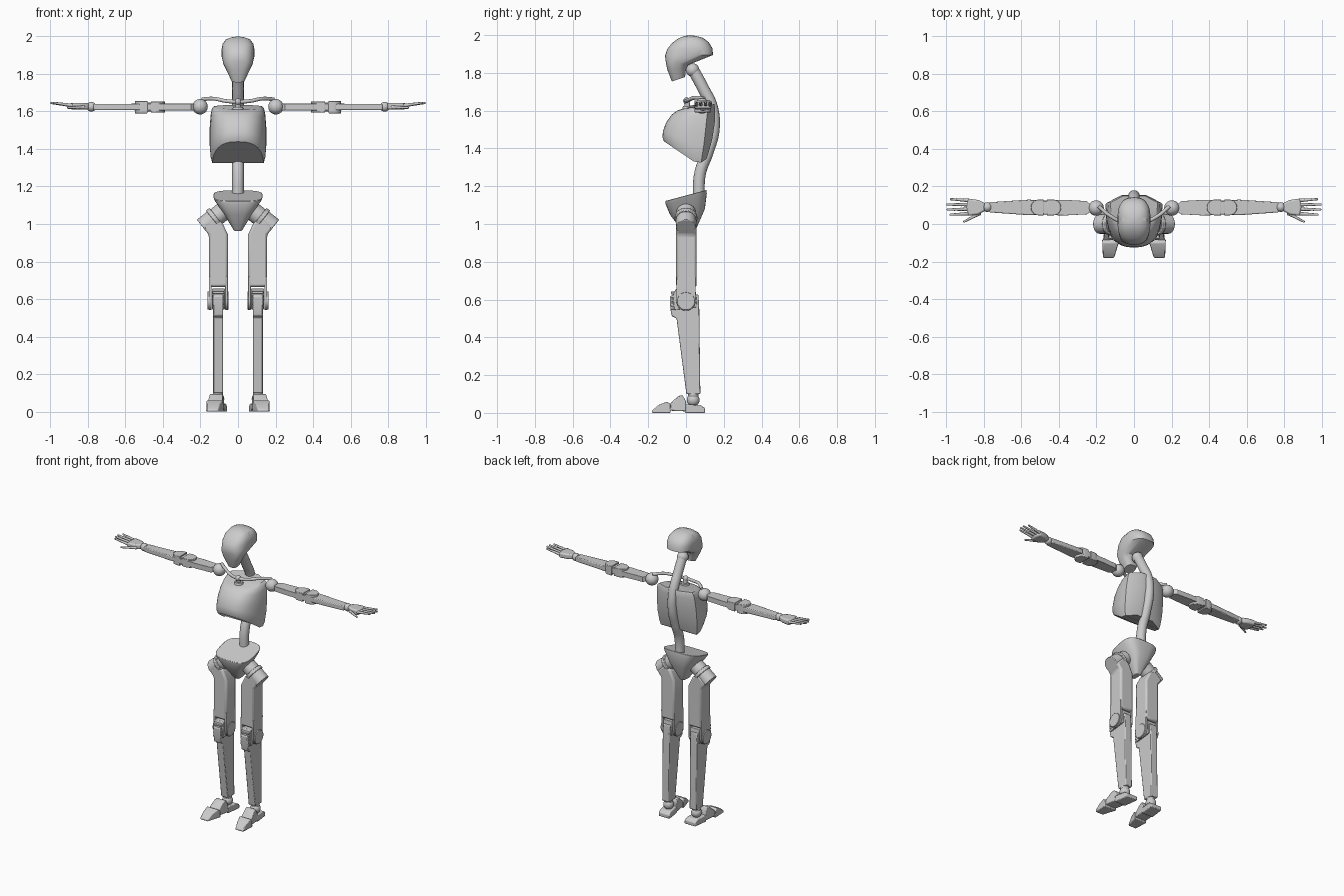
import bpy, bmesh
from math import cos, sin, pi, radians
from mathutils import Vector, Matrix

if "Cube" in bpy.data.objects:
    bpy.data.objects.remove(bpy.data.objects["Cube"])


def finish(name, bm, mirror=False, bevel=0.0, angle=32):
    """Turn a bmesh into a named object, smooth with sharp edges kept."""
    bmesh.ops.recalc_face_normals(bm, faces=bm.faces[:])
    me = bpy.data.meshes.new(name)
    for f in bm.faces:
        f.smooth = True
    bm.to_mesh(me)
    bm.free()
    me.set_sharp_from_angle(angle=radians(angle))
    ob = bpy.data.objects.new(name, me)
    bpy.context.collection.objects.link(ob)
    if bevel:
        m = ob.modifiers.new("bevel", 'BEVEL')
        m.width, m.segments, m.limit_method = bevel, 2, 'ANGLE'
    if mirror:
        m = ob.modifiers.new("mirror", 'MIRROR')
        m.use_mirror_merge = False
    return ob


def add_loft(bm, rings, tip=None):
    vs = [[bm.verts.new(p) for p in r] for r in rings]
    n = len(vs[0])
    for a, b in zip(vs, vs[1:]):
        for i in range(n):
            j = (i + 1) % n
            bm.faces.new((a[i], a[j], b[j], b[i]))
    bm.faces.new(vs[0])
    if tip:
        t = bm.verts.new(tip)
        for i in range(n):
            bm.faces.new((vs[-1][i], vs[-1][(i + 1) % n], t))
    else:
        bm.faces.new(vs[-1])


def add_prism(bm, pts, lo, hi, axis, warp=None):
    """Extrude a 2D profile along an axis (the profile lies in the other two)."""
    def put(p, d):
        q = list(p)
        q.insert('xyz'.index(axis), d)
        return warp(*q) if warp else q
    add_loft(bm, [[put(p, lo) for p in pts], [put(p, hi) for p in pts]])


def add_cyl(bm, p, q, r1, r2=None, seg=32):
    p, q = Vector(p), Vector(q)
    d = q - p
    mat = Matrix.Translation((p + q) / 2) @ d.to_track_quat('Z', 'Y').to_matrix().to_4x4()
    bmesh.ops.create_cone(bm, cap_ends=True, segments=seg, radius1=r1,
                          radius2=r1 if r2 is None else r2, depth=d.length, matrix=mat)


def add_ball(bm, p, r, seg=24):
    bmesh.ops.create_uvsphere(bm, u_segments=seg, v_segments=seg // 2, radius=r,
                              matrix=Matrix.Translation(p))


def tilted_ring(front, back, w, n=40, e=0.75):
    """Superellipse ring from a front (y,z) point to a back (y,z) point."""
    out = []
    for i in range(n):
        a = 2 * pi * i / n
        c, s = cos(a), sin(a)
        x = w * abs(c) ** e * (1 if c > 0 else -1)
        t = (1 + abs(s) ** e * (1 if s > 0 else -1)) / 2
        out.append((x, front[0] + (back[0] - front[0]) * t, front[1] + (back[1] - front[1]) * t))
    return out


def arc(cx, cy, r, a0, a1, n=12):
    return [(cx + r * cos(radians(a0 + (a1 - a0) * i / n)),
             cy + r * sin(radians(a0 + (a1 - a0) * i / n))) for i in range(n + 1)]


def tube(name, path, r):
    cu = bpy.data.curves.new(name, 'CURVE')
    cu.dimensions = '3D'
    cu.bevel_depth, cu.bevel_resolution, cu.use_fill_caps = r, 6, True
    sp = cu.splines.new('BEZIER')
    sp.bezier_points.add(len(path) - 1)
    for b, p in zip(sp.bezier_points, path):
        b.co = p
        b.handle_left_type = b.handle_right_type = 'AUTO'
    ob = bpy.data.objects.new(name, cu)
    bpy.context.collection.objects.link(ob)
    bpy.context.view_layer.objects.active = ob
    ob.select_set(True)
    bpy.ops.object.convert(target='MESH')
    bpy.ops.object.shade_smooth_by_angle()
    ob.select_set(False)


# Head: jaw, flat skull underside and rounded crown
bm = bmesh.new()
head = [((-.075, 1.755), (-.005, 1.778), .036), ((-.1, 1.82), (0, 1.82), .062),
        ((-.108, 1.865), (.012, 1.842), .078), ((-.111, 1.89), (.143, 1.895), .087),
        ((-.1, 1.925), (.14, 1.93), .088), ((-.075, 1.957), (.12, 1.963), .082),
        ((-.04, 1.983), (.09, 1.985), .064), ((-.01, 1.995), (.055, 1.995), .035)]
add_loft(bm, [tilted_ring(*h) for h in head], (0, .022, 2.0))
finish("head", bm)

# Neck joint and spine
bm = bmesh.new()
add_ball(bm, (0, .035, 1.815), .036)
finish("neck_joint", bm)
tube("spine", [(0, .03, 1.83), (0, .09, 1.72), (0, .137, 1.62), (0, .147, 1.5),
               (0, .115, 1.38), (0, .075, 1.27), (0, .067, 1.13)], .031)

# Rib cage: rounded front, chamfered back, arched underside
bm = bmesh.new()
rings = []
for t, w, yf, yc, yb in [(0, .125, -.02, .115, .15), (.04, .138, -.045, .115, .152),
                         (.15, .145, -.075, .113, .154), (.4, .151, -.105, .105, .152),
                         (.7, .151, -.122, .095, .138), (.9, .146, -.125, .085, .12),
                         (1, .137, -.118, .08, .108)]:
    half = [(w * cos(a) ** .75, yc - (yc - yf) * sin(a) ** .8)
            for a in [pi / 2 * i / 12 for i in range(12)]]
    half = [(w * .45, yb)] + half
    sec = half + [(0, yf)] + [(-x, y) for x, y in reversed(half)]
    ring = []
    for x, y in sec:
        low = 1.325 + .115 * max(0, (.05 - y) / .17) + .02 * max(0, (y - .08) / .03)
        top = 1.61 + .025 * max(0, y / .15)
        ring.append((x, y, top + (low - top) * t))
    rings.append(ring)
add_loft(bm, rings)
finish("rib_cage", bm, angle=35)

# Collar bones and breastbone post
tube("collar_bones", [(-.19, .095, 1.665), (-.13, .045, 1.668), (-.06, .01, 1.655), (0, 0, 1.652),
                      (.06, .01, 1.655), (.13, .045, 1.668), (.19, .095, 1.665)], .010)
bm = bmesh.new()
add_cyl(bm, (0, .01, 1.59), (0, .01, 1.625), .035, .026)
add_cyl(bm, (0, .008, 1.62), (0, .005, 1.65), .014)
add_ball(bm, (0, .003, 1.652), .018)
finish("breastbone_post", bm)

# Pelvis wedge
bm = bmesh.new()
add_loft(bm, [tilted_ring(f, b, w, 32, .6) for f, b, w in
              [((-.11, 1.122), (.108, 1.18), .132), ((-.108, 1.105), (.11, 1.16), .124),
               ((-.085, 1.05), (.1, 1.08), .08), ((-.02, .962), (.05, .965), .02)]])
finish("pelvis", bm, bevel=.003)

# Hip joint: tilted drum with collar
bm = bmesh.new()
c, d = Vector((.187, 0, .982)), Vector((-.78, 0, .62))
add_cyl(bm, c, c + d * .075, .052)
add_cyl(bm, c + d * .068, c + d * .092, .06)
add_cyl(bm, c + d * .088, c + d * .14, .05)
finish("hip_joint", bm, True, .004)

# Thigh
bm = bmesh.new()
add_prism(bm, [(.054, .665), (.155, .665), (.155, .942), (.186, .98), (.13, 1.035),
               (.085, 1.01), (.054, .945)], -.052, .056, 'y')
finish("thigh", bm, True, .012)

# Knee side plates with rounded ends
bm = bmesh.new()
plate = [(.052, .72), (-.05, .72)] + arc(0, .592, .051, 180, 360)
add_prism(bm, plate, .054, .068, 'x')
add_prism(bm, plate, .141, .155, 'x')
for x in (.05, .149):
    add_cyl(bm, (x, 0, .592), (x + .014, 0, .592), .047)
finish("knee_plates", bm, True, .002)

# Knee block with ridged cap
bm = bmesh.new()
add_prism(bm, [(-.062, .545), (-.07, .62), (-.055, .655), (.05, .655), (.06, .56)], .07, .139, 'x')
for i in range(5):
    z = .555 + i * .02
    add_prism(bm, [(-.05, z - .007), (-.08, z - .007), (-.08, z + .007), (-.05, z + .007)],
              .074, .136, 'x')
finish("knee_cap", bm, True, .003)

# Shin
bm = bmesh.new()
add_prism(bm, [(-.085, .615), (-.065, .628), (.065, .628), (.07, .56), (.076, .1), (.002, .1),
               (-.05, .5), (-.075, .512), (-.083, .55)], .079, .132, 'x')
finish("shin", bm, True, .005)

# Ankle
bm = bmesh.new()
add_ball(bm, (.107, .038, .068), .034)
add_cyl(bm, (.107, .038, .07), (.107, .038, .108), .027)
finish("ankle", bm, True)


# Foot: heel, instep and toe cap, turned slightly outwards
def splay(x, y, z):
    k = 1 - max(0, -.1 - y) * 4.5 - max(0, z - .03) * 3
    return (.107 + x * k - .13 * (y - .04), y, z)


for name, prof, w in [
        ("heel", [(.1, 0), (.1, .026), (.075, .042), (-.005, .045), (-.005, 0)], .042),
        ("instep", [(0, .008), (0, .06), (-.018, .094), (-.04, .09), (-.09, .045), (-.09, .012)], .042),
        ("toe_cap", [(-.082, 0), (-.08, .045), (-.1, .06), (-.145, .042), (-.18, .012), (-.18, 0)], .047)]:
    bm = bmesh.new()
    add_prism(bm, prof, -w, w, 'x', splay)
    finish(name, bm, True, .005)

# Shoulder ball
bm = bmesh.new()
add_ball(bm, (.202, .085, 1.625), .041, 32)
finish("shoulder", bm, True)

# Upper arm and forearm: flat bars with rounded elbow ends
bm = bmesh.new()
add_prism(bm, [(.545, .125), (.36, .128), (.25, .122), (.228, .1), (.228, .07), (.25, .052),
               (.36, .046)] + arc(.505, .088, .04, -90, 85), 1.606, 1.641, 'z')
finish("upper_arm", bm, True, .005)
bm = bmesh.new()
add_prism(bm, [(.77, .062), (.77, .116), (.56, .13), (.53, .128), (.51, .05), (.56, .047)],
          1.607, 1.64, 'z')
finish("forearm", bm, True, .005)

# Elbow pads
bm = bmesh.new()
add_prism(bm, arc(.43, .088, .042, 90, 270) + [(.465, .046), (.465, .13)], 1.594, 1.652, 'z')
add_prism(bm, arc(.508, .088, .042, -90, 90) + [(.482, .13), (.482, .046)], 1.59, 1.655, 'z')
add_prism(bm, [(.46, .055), (.49, .055), (.49, .122), (.46, .122)], 1.6, 1.647, 'z')
finish("elbow", bm, True, .003)

# Wrist and palm
bm = bmesh.new()
add_ball(bm, (.782, .09, 1.625), .026)
add_cyl(bm, (.765, .09, 1.624), (.785, .09, 1.624), .021)
finish("wrist", bm, True)
bm = bmesh.new()
add_prism(bm, [(.795, .07), (.83, .05), (.885, .044), (.893, .09), (.885, .136), (.83, .128),
               (.795, .112)], 1.61, 1.646, 'z')
finish("palm", bm, True, .009)

# Fingers and thumb: tapering segments with ball knuckles
bm = bmesh.new()
chains = [((.885, y, 1.632), (tip, ty, 1.645)) for y, ty, tip in
          [(.055, .05, .978), (.079, .077, .993), (.103, .104, .995), (.126, .132, .975)]]
chains.append(((.825, .055, 1.622), (.905, .013, 1.62)))
for a, b in chains:
    a, b = Vector(a), Vector(b)
    for i in range(3):
        p, q = a.lerp(b, i / 3), a.lerp(b, (i + 1) / 3)
        r = .0105 - .0015 * i
        add_ball(bm, p, r, 12)
        add_cyl(bm, p, q, r * .9, r * .75, 12)
    add_ball(bm, b, .006, 12)
finish("fingers", bm, True)
